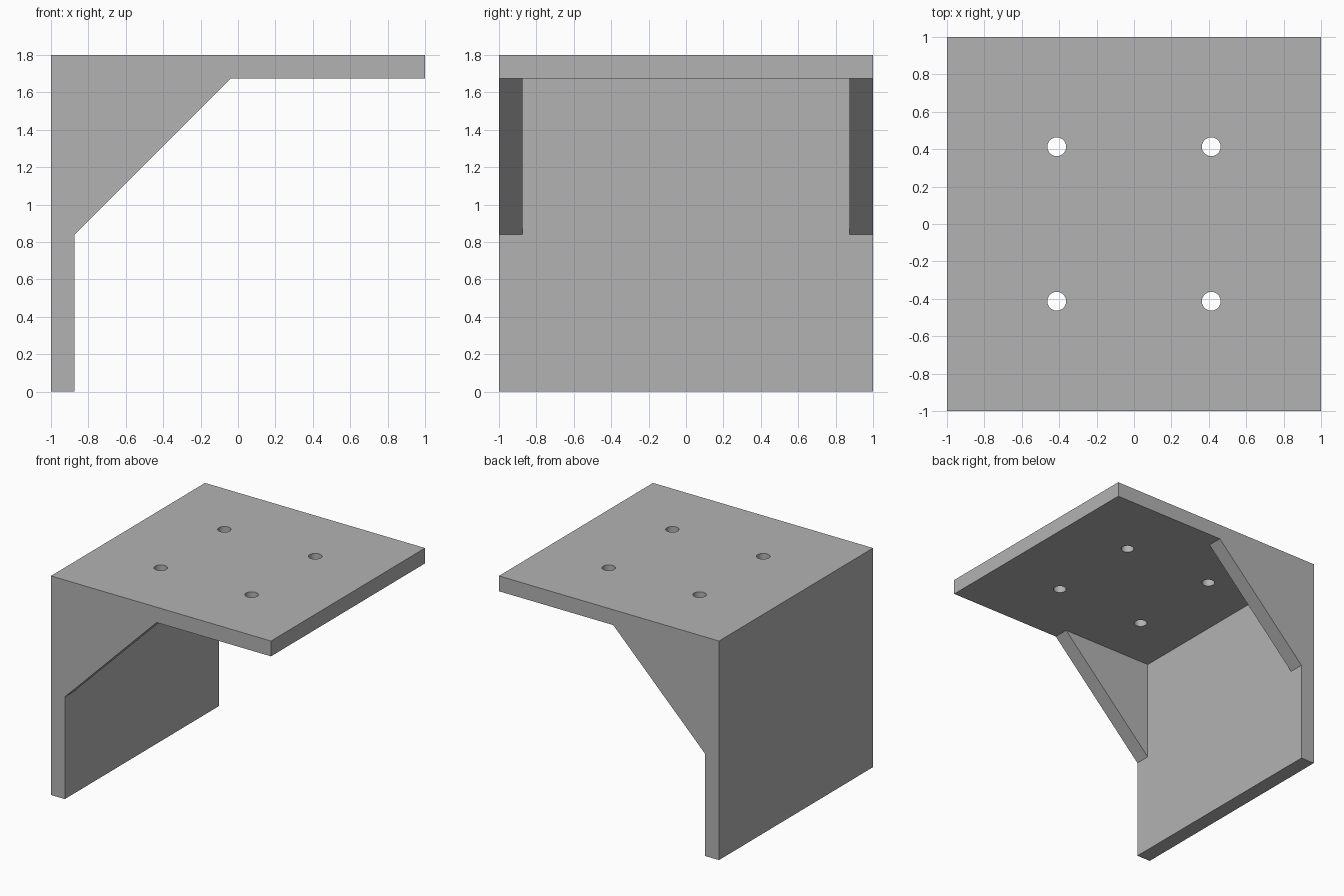
import bpy
import bmesh
from mathutils import Matrix

if "Cube" in bpy.data.objects:
    bpy.data.objects.remove(bpy.data.objects["Cube"], do_unlink=True)

HEIGHT = 1.8
PLATE = 0.126          # plate and gusset thickness
BRACE = 0.835          # gusset leg length
HOLE_POS = 0.413
HOLE_RADIUS = 0.05

grey = bpy.data.materials.new("plain_grey")
grey.use_nodes = True
colour = (0.45, 0.45, 0.45, 1)
grey.diffuse_color = colour
grey.node_tree.nodes["Principled BSDF"].inputs["Base Color"].default_value = colour


def add_object(name, bm):
    bmesh.ops.recalc_face_normals(bm, faces=bm.faces)
    mesh = bpy.data.meshes.new(name)
    bm.to_mesh(mesh)
    bm.free()
    mesh.materials.append(grey)
    obj = bpy.data.objects.new(name, mesh)
    bpy.context.collection.objects.link(obj)
    return obj


def extrude_profile(name, profile, y0, y1):
    """Extrude an (x, z) outline from y0 to y1."""
    bm = bmesh.new()
    face = bm.faces.new([bm.verts.new((x, y0, z)) for x, z in profile])
    grown = bmesh.ops.extrude_face_region(bm, geom=[face])["geom"]
    verts = [v for v in grown if isinstance(v, bmesh.types.BMVert)]
    bmesh.ops.translate(bm, verts=verts, vec=(0, y1 - y0, 0))
    return add_object(name, bm)


def apply_boolean(target, tool, operation):
    mod = target.modifiers.new(operation.lower(), "BOOLEAN")
    mod.operation = operation
    mod.solver = "EXACT"
    mod.object = tool
    bpy.context.view_layer.objects.active = target
    bpy.ops.object.modifier_apply(modifier=mod.name)
    bpy.data.objects.remove(tool, do_unlink=True)


# Wall plate and top plate as one angle section
inner_x, inner_z = -1 + PLATE, HEIGHT - PLATE
bracket = extrude_profile("angle_bracket", [
    (-1, 0), (inner_x, 0), (inner_x, inner_z),
    (1, inner_z), (1, HEIGHT), (-1, HEIGHT)], -1, 1)

# Diagonal gussets at both ends, rooted inside the plates
root = PLATE / 2
for side in (-1, 1):
    y0, y1 = sorted((side, side * (1 - PLATE)))
    gusset = extrude_profile("gusset", [
        (inner_x - root, inner_z - BRACE), (inner_x, inner_z - BRACE),
        (inner_x + BRACE, inner_z), (inner_x + BRACE, inner_z + root),
        (inner_x - root, inner_z + root)], y0, y1)
    apply_boolean(bracket, gusset, "UNION")

# Four bolt holes through the top plate
bm = bmesh.new()
for x in (-HOLE_POS, HOLE_POS):
    for y in (-HOLE_POS, HOLE_POS):
        bmesh.ops.create_cone(
            bm, cap_ends=True, segments=48, radius1=HOLE_RADIUS,
            radius2=HOLE_RADIUS, depth=4 * PLATE,
            matrix=Matrix.Translation((x, y, HEIGHT - root)))
apply_boolean(bracket, add_object("hole_cutters", bm), "DIFFERENCE")

# Smooth hole walls, sharp plate edges
bracket.select_set(True)
bpy.ops.object.shade_smooth_by_angle()
